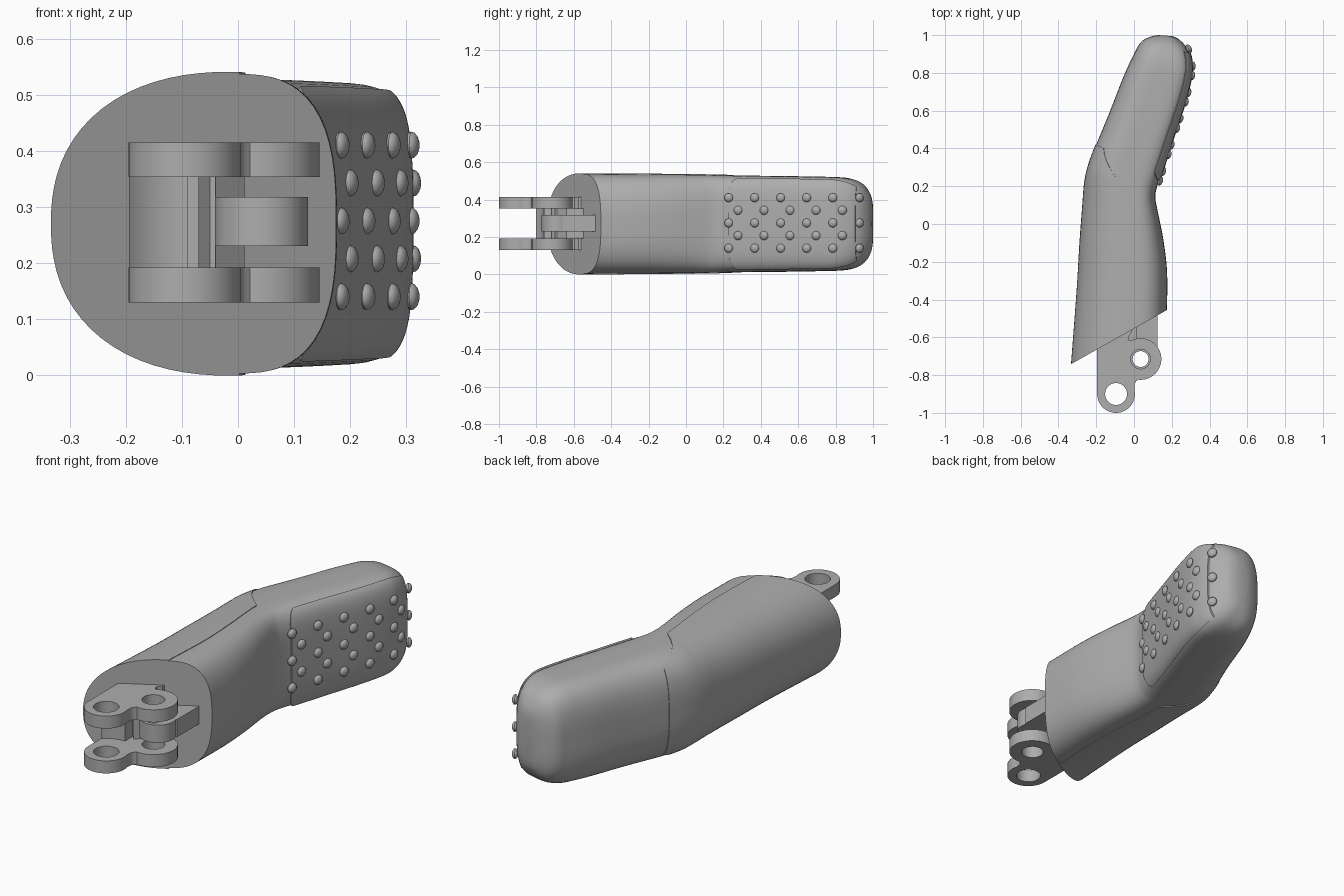
import bpy, bmesh, math
from mathutils import Vector

if "Cube" in bpy.data.objects:
    bpy.data.objects.remove(bpy.data.objects["Cube"])

grey = bpy.data.materials.new("plain grey")
grey.use_nodes = True
grey.diffuse_color = (0.42, 0.42, 0.42, 1)
grey.node_tree.nodes["Principled BSDF"].inputs["Base Color"].default_value = (0.42, 0.42, 0.42, 1)

MID_Z = 0.27
# Sections: left x, y, right x, y, half height, left squareness, right squareness
SECTIONS = [
    (-.33, -.74, .175, -.455, .267, 2.3, 2.8),
    (-.30, -.35, .175, -.25, .265, 2.4, 2.8),
    (-.285, -.1, .155, -.08, .264, 2.5, 3),
    (-.27, .1, .125, .07, .262, 2.6, 3.4),
    (-.26, .22, .113, .14, .26, 2.8, 4),
    (-.24, .31, .12, .19, .259, 3, 4.5),
    (-.20, .42, .145, .27, .258, 3, 5),
    (-.13, .59, .203, .45, .256, 3, 5),
    (-.06, .77, .26, .62, .253, 3.2, 5),
    (-.02, .86, .297, .76, .25, 3.2, 5),
    (.005, .91, .305, .83, .243, 3.2, 4.5),
    (.03, .955, .298, .89, .225, 3, 4),
    (.06, .98, .275, .94, .195, 3, 3.5),
    (.10, .995, .235, .98, .15, 3, 3),
    (.13, 1.0, .20, .995, .11, 2.5, 2.5),
]


def section_at(t):
    """Smoothly interpolated section at position t along the list."""
    i = min(int(t), len(SECTIONS) - 2)
    f = t - i
    p = [SECTIONS[max(0, min(len(SECTIONS) - 1, k))] for k in range(i - 1, i + 3)]
    return [b + .5 * f * (c - a + f * (2*a - 5*b + 4*c - d + f * (3*(b - c) + d - a)))
            for a, b, c, d in zip(*p)]


def surface_point(t, angle):
    lx, ly, rx, ry, h, nl, nr = section_at(t)
    left, right = Vector((lx, ly, 0)), Vector((rx, ry, 0))
    share = .64 if t < 4 else max(.5, .64 - .07 * (t - 4))
    centre = left.lerp(right, share)
    c, s = math.cos(angle), math.sin(angle)
    n = nr if c > 0 else nl
    r = (abs(c) ** n + abs(s) ** n) ** (-1 / n)
    side = right - centre if c > 0 else centre - left
    return centre + side * (c * r) + Vector((0, 0, MID_Z + h * s * r))


def finish(name, bm, angle=35):
    bmesh.ops.recalc_face_normals(bm, faces=bm.faces)
    mesh = bpy.data.meshes.new(name)
    bm.to_mesh(mesh)
    bm.free()
    obj = bpy.data.objects.new(name, mesh)
    bpy.context.collection.objects.link(obj)
    smooth(obj, angle)
    return obj


def smooth(obj, angle):
    obj.data.materials.append(grey)
    bpy.ops.object.select_all(action='DESELECT')
    obj.select_set(True)
    bpy.context.view_layer.objects.active = obj
    bpy.ops.object.shade_smooth_by_angle(angle=math.radians(angle))


def skin(bm, rows, closed):
    verts = [[bm.verts.new(p) for p in row] for row in rows]
    for a, b in zip(verts, verts[1:]):
        for j in range(len(a) if closed else len(a) - 1):
            k = (j + 1) % len(a)
            bm.faces.new((a[j], a[k], b[k], b[j]))
    return verts


# Main body: lofted bent shell with end faces
N, STEP = 72, 5
bm = bmesh.new()
rows = [[surface_point(i / STEP, 2 * math.pi * j / N) for j in range(N)]
        for i in range((len(SECTIONS) - 1) * STEP + 1)]
ends = skin(bm, rows, True)
bm.faces.new(ends[0])
bm.faces.new(ends[-1])
finish("body", bm)


def raised_skin(name, start, stop, middle, spread, thickness):
    """Thin closed layer lying on the body between two section positions."""
    bm = bmesh.new()
    count, steps = 40, 40
    inner, outer = [], []
    for i in range(steps + 1):
        t = start + (stop - start) * i / steps
        a = spread(t)
        core = surface_point(t, 0).lerp(surface_point(t, math.pi), .5)
        core.z = MID_Z
        row = [surface_point(t, middle + a * (2 * j / count - 1)) for j in range(count + 1)]
        outer.append([p + (p - core).normalized() * thickness for p in row])
        inner.append([p + (core - p).normalized() * .01 for p in row])
    # walk round the outer layer and back along the inner one
    loops = skin(bm, [o + n[::-1] for o, n in zip(outer, inner)], True)
    bm.faces.new(loops[0])
    bm.faces.new(loops[-1])
    return finish(name, bm)


# Back cover narrows along a diagonal seam; grip pad has rounded lower corners
raised_skin("back_cover", 0, 6, math.pi,
            lambda t: 1.62 if t < 4 else 1.62 - .4 * (t - 4), .004)
raised_skin("grip_pad", 5.6, 11.3, 0,
            lambda t: .86 - .22 * max(0, 1 - (t - 5.6) / .35) ** 2, .008)


# Grip studs in staggered rows, seated on the pad
def stud_seat(y, z):
    lo, hi = 4.5, 12.5
    for _ in range(30):
        mid = (lo + hi) / 2
        lo, hi = (mid, hi) if surface_point(mid, 0).y < y else (lo, mid)
    p = surface_point(lo, 0)
    along = surface_point(lo + .1, 0) - surface_point(lo - .1, 0)
    normal = Vector((along.y, -along.x, 0)).normalized()
    return Vector((p.x, p.y, z)) + normal * .007, normal


bm = bmesh.new()
for row in range(5):
    offset = .05 * (row % 2)
    for col in range(6 - row % 2):
        seat, normal = stud_seat(.23 + offset + .139 * col, .14 + .0675 * row)
        made = bmesh.ops.create_uvsphere(bm, u_segments=16, v_segments=8, radius=.024)["verts"]
        turn = normal.to_track_quat('Z', 'Y')
        for v in made:
            v.co = seat + turn @ Vector((v.co.x, v.co.y, v.co.z * .6))
finish("grip_studs", bm)


# Hinge bracket: flat outlines with holes, extruded upward
def arc(x, y, r, a0=0, a1=360, n=32):
    return [(x + r * math.cos(math.radians(a0 + (a1 - a0) * i / n)),
             y + r * math.sin(math.radians(a0 + (a1 - a0) * i / n))) for i in range(n + 1)]


def slab(name, loops, z0, z1):
    curve = bpy.data.curves.new(name, 'CURVE')
    curve.dimensions = '2D'
    curve.fill_mode = 'BOTH'
    curve.extrude = (z1 - z0) / 2
    for loop in loops:
        spline = curve.splines.new('POLY')
        spline.points.add(len(loop) - 1)
        for point, (x, y) in zip(spline.points, loop):
            point.co = (x, y, 0, 1)
        spline.use_cyclic_u = True
    obj = bpy.data.objects.new(name, curve)
    obj.location.z = (z0 + z1) / 2
    bpy.context.collection.objects.link(obj)
    bpy.ops.object.select_all(action='DESELECT')
    obj.select_set(True)
    bpy.context.view_layer.objects.active = obj
    bpy.ops.object.convert(target='MESH')
    smooth(bpy.context.object, 30)


LOBE, KNUCKLE = (-.095, -.90), (.035, -.715)
plate = (arc(*LOBE, .1, 180, 375) + [(.004, -.845), (.012, -.832)]
         + arc(*KNUCKLE, .11, -97, 118)
         + [(-.03, -.612), (-.03, -.595), (-.012, -.575), (-.01, -.5), (-.195, -.6)])
holes = [arc(*LOBE, .058)[:-1], arc(*KNUCKLE, .052)[:-1]]
slab("lower_hinge_plate", [plate] + holes, .13, .192)
slab("upper_hinge_plate", [plate] + holes, .353, .415)

# Web between the plates, hollowed around the outer pivot
web = arc(-.095, -.90, .14, 135, 88, 12) + [(-.09, -.70), (-.04, -.70), (-.04, -.5), (-.195, -.6)]
slab("hinge_web", [web], .192, .353)

# Centre knuckle with a pin hole, and spacers above and below it
slab("centre_knuckle", [arc(.042, -.69, .083)[:-1], arc(*KNUCKLE, .042)[:-1]], .23, .318)
block = [(-.07, -.72), (.012, -.64), (.012, -.5), (-.07, -.5)]
slab("hinge_post", [block], .192, .353)
slab("knuckle_stem", [[(-.04, -.66), (.125, -.66), (.125, -.45), (-.04, -.5)]], .23, .318)
